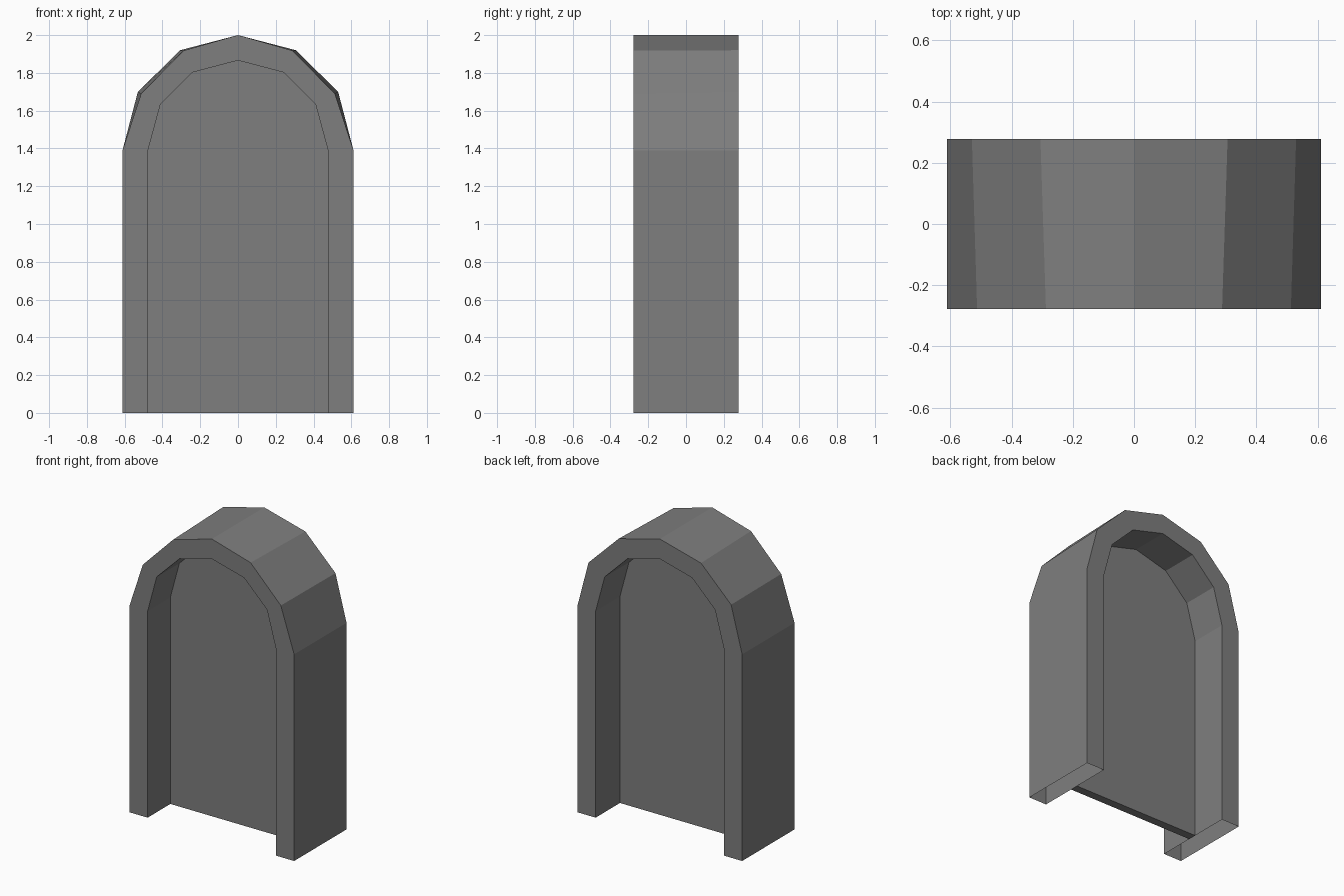
import bpy
import bmesh

if "Cube" in bpy.data.objects:
    bpy.data.objects.remove(bpy.data.objects["Cube"])


def arch(half, y):
    """Mirror a right-hand profile (bottom to apex) into a full open arch."""
    pts = half + [(-x, z) for x, z in reversed(half[:-1])]
    return [(x, y, z) for x, z in pts]


stone = bpy.data.materials.new("dark_grey")
stone.diffuse_color = (0.21, 0.21, 0.21, 1)
stone.use_nodes = True
stone.node_tree.nodes["Principled BSDF"].inputs["Base Color"].default_value = stone.diffuse_color


def make_object(name, bm):
    bmesh.ops.recalc_face_normals(bm, faces=bm.faces[:])
    mesh = bpy.data.meshes.new(name)
    bm.to_mesh(mesh)
    bm.free()
    mesh.materials.append(stone)
    obj = bpy.data.objects.new(name, mesh)
    bpy.context.collection.objects.link(obj)
    return obj


DEPTH = 0.278
outer_back = [(0.612, 0), (0.612, 1.388), (0.53, 1.70), (0.306, 1.92), (0, 2.0)]
outer_front = [(0.612, 0), (0.612, 1.388), (0.513, 1.69), (0.288, 1.918), (0, 2.0)]
inner = [(0.477, 0), (0.477, 1.388), (0.41, 1.635), (0.24, 1.803), (0, 1.866)]

# Arched frame: hollow ring of four strips, open under the feet
bm = bmesh.new()
loops = [[bm.verts.new(p) for p in arch(half, y)] for half, y in (
    (outer_front, -DEPTH), (outer_back, DEPTH), (inner, DEPTH), (inner, -DEPTH))]
for a, b in zip(loops, loops[1:] + loops[:1]):
    for i in range(len(a) - 1):
        bm.faces.new((a[i], a[i + 1], b[i + 1], b[i]))
make_object("arch_frame", bm)

# Thin door panel recessed in the middle of the frame
bm = bmesh.new()
face = bm.faces.new([bm.verts.new(p) for p in arch(inner, -0.037)])
ext = bmesh.ops.extrude_face_region(bm, geom=[face], use_keep_orig=True)
moved = [g for g in ext["geom"] if isinstance(g, bmesh.types.BMVert)]
bmesh.ops.translate(bm, verts=moved, vec=(0, 0.057, 0))
make_object("door_panel", bm)
